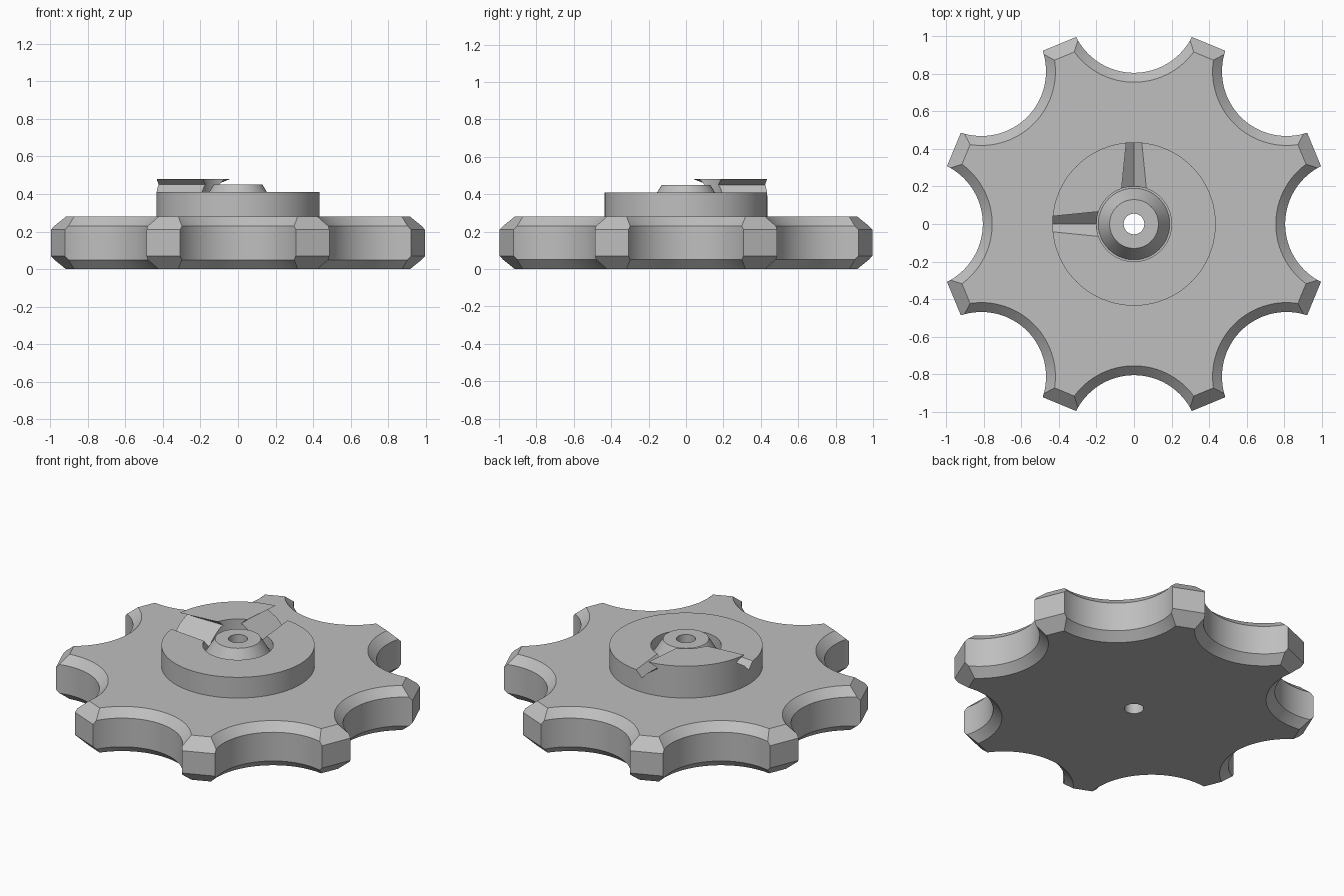
import bpy, bmesh, math
from mathutils import Matrix

if "Cube" in bpy.data.objects:
    bpy.data.objects.remove(bpy.data.objects["Cube"], do_unlink=True)

grey = bpy.data.materials.new("plain_grey")
grey.use_nodes = True
grey.diffuse_color = (0.52, 0.52, 0.52, 1)
grey.node_tree.nodes["Principled BSDF"].inputs["Base Color"].default_value = (0.52, 0.52, 0.52, 1)


def loft(name, rings):
    """Closed solid from stacked rings of equal point count."""
    bm = bmesh.new()
    loops = [[bm.verts.new(p) for p in ring] for ring in rings]
    n = len(loops[0])
    for a, b in zip(loops, loops[1:]):
        for i in range(n):
            j = (i + 1) % n
            bm.faces.new((a[i], a[j], b[j], b[i]))
    bm.faces.new(loops[0][::-1])
    bm.faces.new(loops[-1])
    bmesh.ops.recalc_face_normals(bm, faces=bm.faces)
    mesh = bpy.data.meshes.new(name)
    bm.to_mesh(mesh)
    bm.free()
    mesh.materials.append(grey)
    obj = bpy.data.objects.new(name, mesh)
    bpy.context.collection.objects.link(obj)
    return obj


def turned(name, profile, sides, cx=0, cy=0):
    """Solid of rings given as (radius, height)."""
    turn = [math.tau * i / sides for i in range(sides)]
    return loft(name, [[(cx + r * math.cos(t), cy + r * math.sin(t), z) for t in turn]
                       for r, z in profile])


def cut(obj, cutter):
    bpy.context.view_layer.objects.active = obj
    mod = obj.modifiers.new("cut", "BOOLEAN")
    mod.operation = "DIFFERENCE"
    mod.solver = "EXACT"
    mod.object = cutter
    bpy.ops.object.modifier_apply(modifier=mod.name)
    bpy.data.objects.remove(cutter, do_unlink=True)


def block(name, x0, x1, y0, y1, z0, z1):
    return loft(name, [[(x0, y0, z), (x1, y0, z), (x1, y1, z), (x0, y1, z)] for z in (z0, z1)])


# Hand wheel: chamfered octagon with eight scallops
H = 0.28
k = 1 / math.cos(math.pi / 8)
wheel = turned("hand_wheel", [(0.968 * k, 0), (1.038 * k, 0.07),
                              (1.038 * k, H - 0.07), (0.968 * k, H)], 8)
for i in range(8):
    a = i * math.pi / 4
    flare = [(0.444, -0.05), (0.344, 0.05), (0.344, H - 0.05), (0.444, H + 0.05)]
    cut(wheel, turned("scallop_cutter", flare, 96, 1.149 * math.cos(a), 1.149 * math.sin(a)))

# Hub with a raised quarter bounded by two undercut notches
hub = turned("hub", [(0.435, 0.27), (0.435, 0.48)], 128)
cut(hub, turned("recess_cutter", [(0.2, 0.345), (0.2, 0.6)], 96))


def notch(x, half, bottom):
    section = [(0, bottom), (0.1, 0.45), (half, 0.48), (half, 0.6),
               (-0.6, 0.6), (-0.6, 0.41), (-half, 0.41)]
    return [(x, y, z) for y, z in section]


mirror = Matrix(((0, -1, 0, 0), (-1, 0, 0, 0), (0, 0, 1, 0), (0, 0, 0, 1)))
for mirrored in (False, True):
    cutter = loft("notch_cutter", [notch(-0.6, 0.025, 0.385), notch(-0.12, 0.073, 0.337)])
    if mirrored:
        cutter.data.transform(mirror)
        cutter.data.flip_normals()
    cut(hub, cutter)
cut(hub, block("step_cutter", -0.13, 0.7, -0.7, 0.13, 0.41, 0.7))

# Central conical boss
boss = turned("centre_boss", [(0.193, 0.3), (0.19, 0.35), (0.13, 0.45)], 96)

# Through bore and shading
for part in (wheel, hub, boss):
    cut(part, turned("bore_cutter", [(0.055, -0.1), (0.055, 0.7)], 48))
    bpy.ops.object.select_all(action="DESELECT")
    part.select_set(True)
    bpy.context.view_layer.objects.active = part
    bpy.ops.object.shade_smooth_by_angle(angle=math.radians(25))
